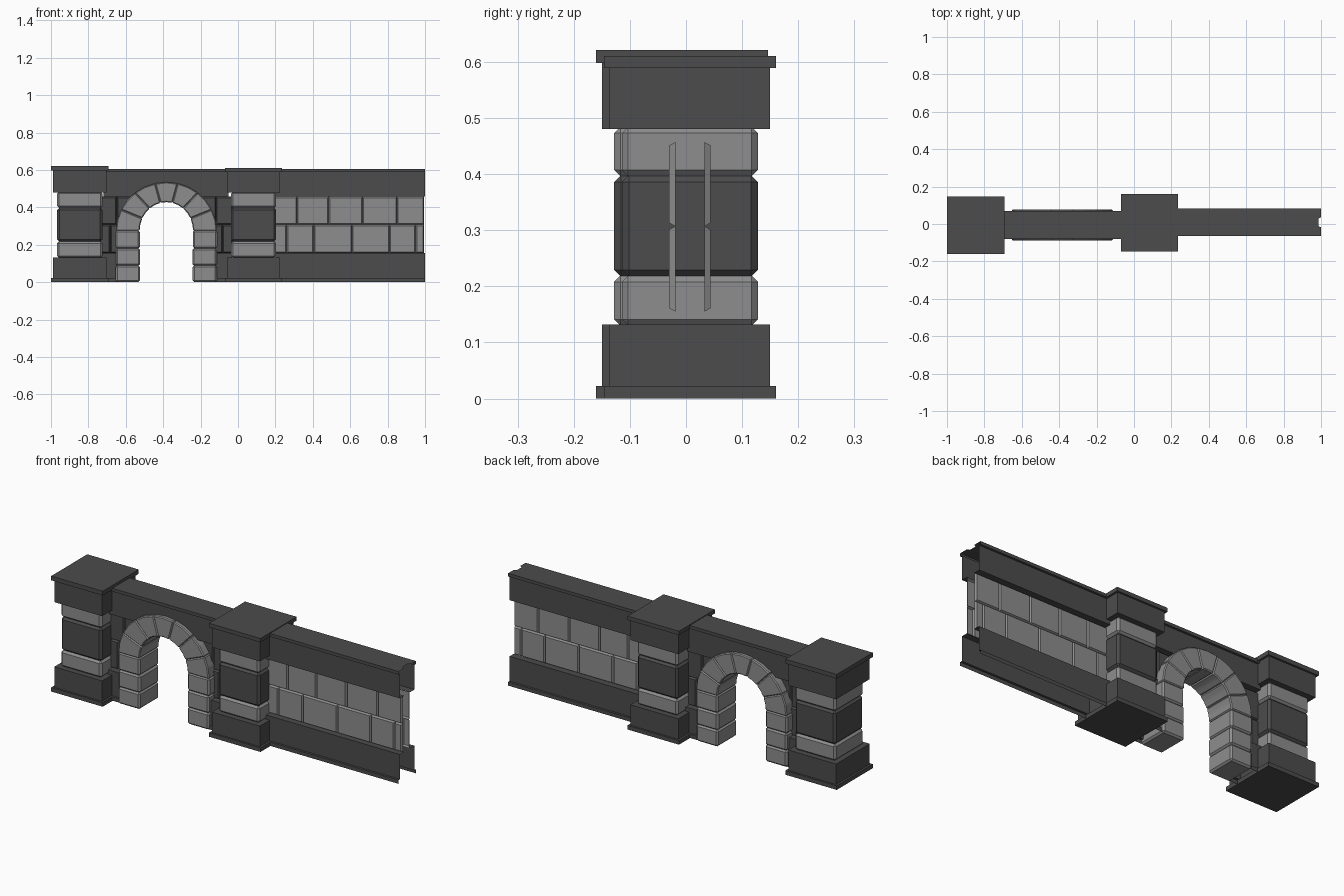
import bpy, bmesh, math, random

if "Cube" in bpy.data.objects:
    bpy.data.objects.remove(bpy.data.objects["Cube"])
random.seed(4)


def material(name, v):
    m = bpy.data.materials.new(name)
    m.diffuse_color = (v, v, v, 1)
    m.use_nodes = True
    m.node_tree.nodes["Principled BSDF"].inputs["Base Color"].default_value = m.diffuse_color
    return m


DARK = material("dark_stone", 0.072)
LIGHT = material("light_stone", 0.27)


def finish(bm, name, mat):
    bmesh.ops.recalc_face_normals(bm, faces=bm.faces)
    me = bpy.data.meshes.new(name)
    bm.to_mesh(me)
    bm.free()
    me.materials.append(mat)
    ob = bpy.data.objects.new(name, me)
    bpy.context.collection.objects.link(ob)
    return ob


def prism(bm, outline, y0, y1, bevel=0.0):
    """Extrude an xz outline between y0 and y1, chamfering its edges."""
    tmp = bmesh.new()
    a = [tmp.verts.new((x, y0, z)) for x, z in outline]
    b = [tmp.verts.new((x, y1, z)) for x, z in outline]
    n = len(a)
    tmp.faces.new(a)
    tmp.faces.new(b[::-1])
    for i in range(n):
        j = (i + 1) % n
        tmp.faces.new((a[i], b[i], b[j], a[j]))
    bmesh.ops.recalc_face_normals(tmp, faces=tmp.faces)
    if bevel:
        bmesh.ops.bevel(tmp, geom=tmp.edges[:], offset=bevel, segments=1, affect='EDGES')
    me = bpy.data.meshes.new("tmp")
    tmp.to_mesh(me)
    tmp.free()
    bm.from_mesh(me)
    bpy.data.meshes.remove(me)


def box(bm, x0, x1, y0, y1, z0, z1, bevel=0.0):
    prism(bm, [(x0, z0), (x1, z0), (x1, z1), (x0, z1)], y0, y1, bevel)


def pillar(name, cx, cy, top, flange_z):
    def layer(part, mat, half_x, half_y, z0, z1, bevel=0.0):
        bm = bmesh.new()
        box(bm, cx - half_x, cx + half_x, cy - half_y, cy + half_y, z0, z1, bevel)
        finish(bm, name + part, mat)
    layer("_foot_flange", DARK, 0.153, 0.153, 0.0, 0.022)
    layer("_base_block", DARK, 0.142, 0.143, 0.022, 0.132)
    layer("_lower_stone", LIGHT, 0.121, 0.121, 0.130, 0.219, 0.011)
    layer("_middle_stone", DARK, 0.121, 0.121, 0.217, 0.398, 0.012)
    layer("_upper_stone", LIGHT, 0.121, 0.121, 0.396, 0.484, 0.011)
    layer("_top_block", DARK, 0.142, 0.143, 0.480, flange_z)
    layer("_cap_flange", DARK, 0.153, 0.153, flange_z, top)


pillar("end_pillar", -0.846, -0.007, 0.621, 0.598)
pillar("middle_pillar", 0.083, 0.007, 0.610, 0.589)


def strip(name, profile, x0, x1, cy, notch=0.0):
    """Open moulding sheet running along x; notch pulls in the end near the centre."""
    bm = bmesh.new()
    rows = []
    for y, z in profile:
        end = x1 - (notch if abs(y) < 0.025 and z > 0.6 else 0)
        rows.append((bm.verts.new((x0, cy + y, z)), bm.verts.new((end, cy + y, z))))
    for (a, b), (c, d) in zip(rows, rows[1:]):
        bm.faces.new((a, b, d, c))
    finish(bm, name, DARK)


half_cap = [(-0.025, 0.457), (-0.062, 0.457), (-0.062, 0.589), (-0.074, 0.589),
            (-0.074, 0.606), (-0.028, 0.606), (-0.02, 0.606)]
CAP = half_cap + [(-y, z) for y, z in reversed(half_cap)]
BASE = [(-0.025, 0.155), (-0.062, 0.155), (-0.062, 0.022), (-0.074, 0.022), (-0.074, 0.002)]


def base_pair(name, x0, x1, cy):
    strip(name + "_front", BASE, x0, x1, cy)
    strip(name + "_back", [(-y, z) for y, z in BASE], x0, x1, cy)


# Mouldings of the long wall and of the arch wall
strip("wall_cap", CAP, 0.2, 1.0, 0.009, 0.014)
base_pair("wall_base", 0.2, 1.0, 0.009)
strip("arch_wall_cap", CAP, -0.72, -0.05, -0.005)


def masonry(name, mat, rows, cy, half=0.037, depth=0.011, inset=0.006):
    """Rows of chamfered stone faces on both sides of a wall."""
    bm = bmesh.new()
    for z0, z1, joints in rows:
        for x0, x1 in zip(joints, joints[1:]):
            for s in (-1, 1):
                back = [(x0, z0), (x1, z0), (x1, z1), (x0, z1)]
                i = inset
                front = [(x0 + i, z0 + i), (x1 - i, z0 + i), (x1 - i, z1 - i), (x0 + i, z1 - i)]
                b = [bm.verts.new((x, cy + s * (half - depth), z)) for x, z in back]
                f = [bm.verts.new((x, cy + s * half, z)) for x, z in front]
                fs = [bm.faces.new(f)]
                for k in range(4):
                    m = (k + 1) % 4
                    fs.append(bm.faces.new((b[k], b[m], f[m], f[k])))
                bmesh.ops.recalc_face_normals(bm, faces=fs)
                if fs[0].normal.y * s < 0:
                    bmesh.ops.reverse_faces(bm, faces=fs)
    me = bpy.data.meshes.new(name)
    bm.to_mesh(me)
    bm.free()
    me.materials.append(mat)
    bpy.context.collection.objects.link(bpy.data.objects.new(name, me))


masonry("wall_stones", LIGHT, [
    (0.307, 0.457, [0.19, 0.315, 0.485, 0.665, 0.85, 0.995]),
    (0.155, 0.307, [0.19, 0.26, 0.405, 0.61, 0.81, 0.95, 0.995])], 0.007)

# Dark masonry and base pieces on each side of the arch
CX, CZ = -0.383, 0.275
for side, s in (("left", -1), ("right", 1)):
    def span(*d):
        return sorted(CX + s * v for v in d)
    masonry("arch_wall_stones_" + side, DARK, [
        (0.307, 0.457, span(0.17, 0.265, 0.355)),
        (0.155, 0.307, span(0.17, 0.30, 0.355))], -0.005)
    base_pair("arch_wall_base_" + side, *span(0.17, 0.35), -0.005)

    # Arch legs of three uneven stones
    bm = bmesh.new()
    for z0, z1 in ((0.0, 0.09), (0.088, 0.182), (0.18, CZ + 0.003)):
        j = random.uniform(-0.004, 0.004)
        x0, x1 = span(0.143 + j, 0.273 + j)
        box(bm, x0, x1, -0.088, 0.078, z0, z1, 0.009)
    finish(bm, "arch_leg_" + side, LIGHT)

# Ring of wedge stones
bm = bmesh.new()
N = 7
for k in range(N):
    pts = []
    a0, a1 = math.pi * k / N, math.pi * (k + 1) / N
    am = (a0 + a1) / 2
    for a in (a0, am, a1):
        pts.append((CX + 0.270 * math.cos(a), CZ + 0.260 * math.sin(a)))
    for a in (a1, am, a0):
        pts.append((CX + 0.143 * math.cos(a), CZ + 0.153 * math.sin(a)))
    prism(bm, pts, -0.088, 0.078, 0.005)
finish(bm, "arch_ring", LIGHT)
